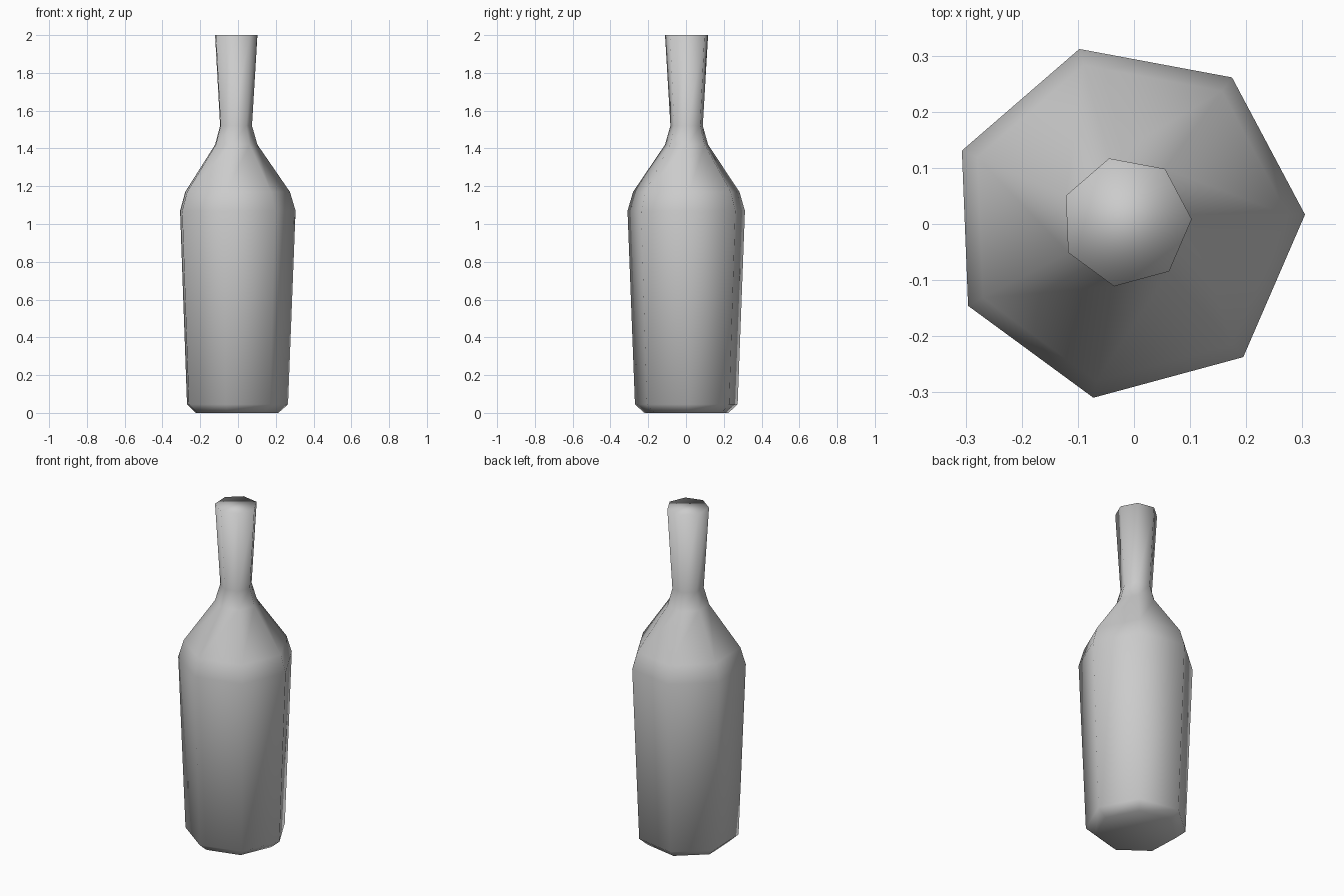
import bpy, bmesh
from math import cos, sin, tau, radians

cube = bpy.data.objects.get("Cube")
if cube:
    bpy.data.objects.remove(cube, do_unlink=True)

SIDES = 7
TURN = radians(2.3)
CENTRE = (-0.014, 0.004)

# Bottle outline, base to mouth: (radius, height)
PROFILE = [(0.228, 0.0), (0.279, 0.045), (0.319, 1.07), (0.289, 1.17),
           (0.117, 1.42), (0.088, 1.52), (0.117, 2.0)]


def ring(bm, radius, z):
    return [bm.verts.new((CENTRE[0] + radius * cos(TURN + tau * i / SIDES),
                          CENTRE[1] + radius * sin(TURN + tau * i / SIDES), z))
            for i in range(SIDES)]


# Single grey material
grey = bpy.data.materials.new("grey")
grey.use_nodes = True
colour = (0.6, 0.6, 0.6, 1.0)
grey.diffuse_color = colour
grey.node_tree.nodes["Principled BSDF"].inputs["Base Color"].default_value = colour

# Walls between neighbouring rings, then base and mouth caps
bm = bmesh.new()
rings = [ring(bm, r, z) for r, z in PROFILE]
for low, high in zip(rings, rings[1:]):
    for i in range(SIDES):
        j = (i + 1) % SIDES
        bm.faces.new((low[i], low[j], high[j], high[i]))
bm.faces.new(rings[0][::-1])
bm.faces.new(rings[-1])
for face in bm.faces:
    face.smooth = True

mesh = bpy.data.meshes.new("bottle")
bm.to_mesh(mesh)
bm.free()
mesh.materials.append(grey)
bottle = bpy.data.objects.new("bottle", mesh)
bpy.context.collection.objects.link(bottle)
